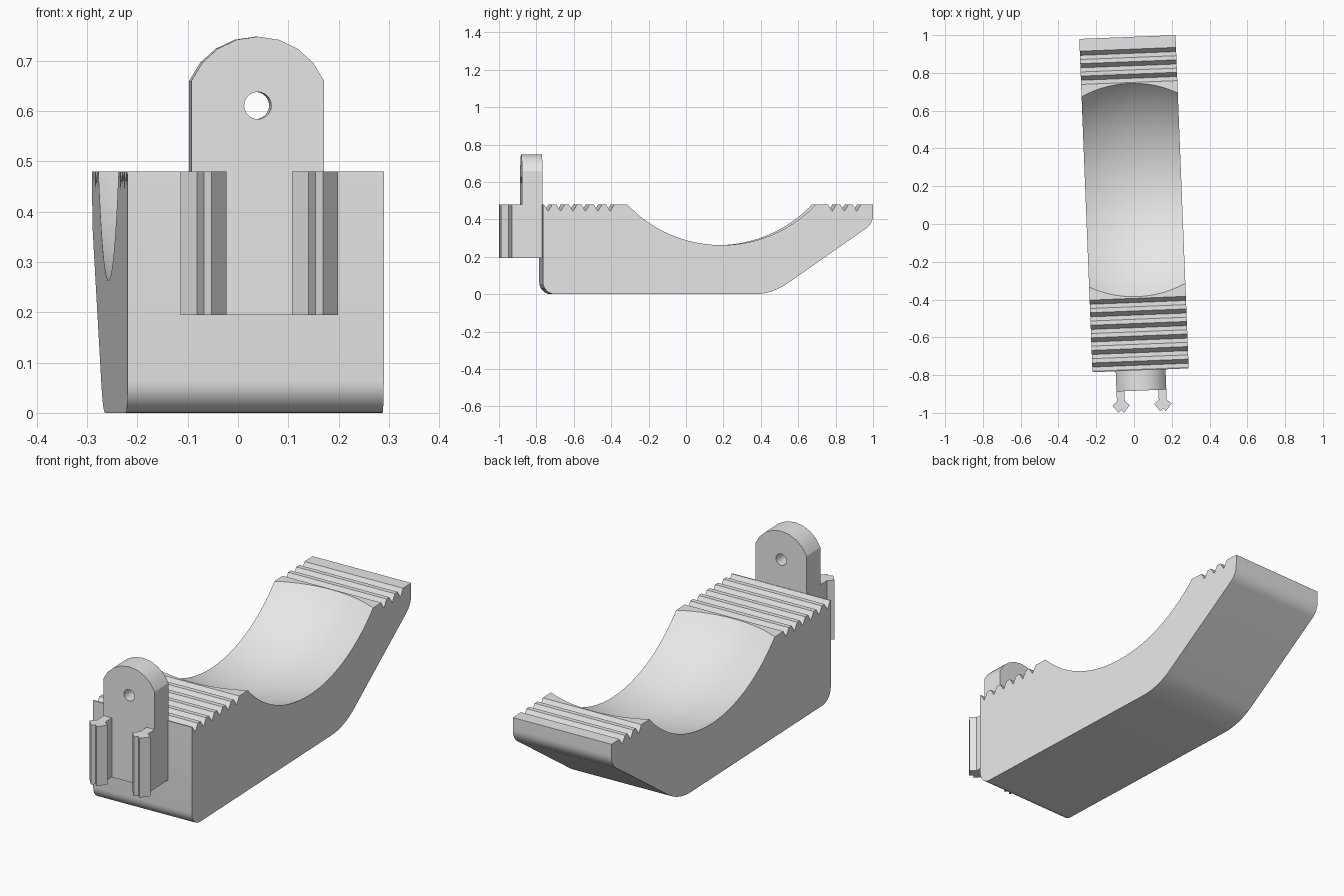
import bpy, bmesh, math
from mathutils import Matrix, Vector

if "Cube" in bpy.data.objects:
    bpy.data.objects.remove(bpy.data.objects["Cube"])

WIDTH, TOP, HALF = 0.51, 0.48, 0.883
# The whole part sits slightly turned about the vertical
PLACE = Matrix.Translation((0, 0.1075, 0)) @ Matrix.Rotation(math.radians(2.27), 4, 'Z')

grey = bpy.data.materials.new("plain grey")
grey.use_nodes = True
grey.diffuse_color = (0.8, 0.8, 0.8, 1)
grey.node_tree.nodes["Principled BSDF"].inputs["Base Color"].default_value = (0.8, 0.8, 0.8, 1)


def make_object(name, bm):
    bmesh.ops.recalc_face_normals(bm, faces=bm.faces)
    mesh = bpy.data.meshes.new(name)
    bm.to_mesh(mesh)
    bm.free()
    ob = bpy.data.objects.new(name, mesh)
    bpy.context.collection.objects.link(ob)
    mesh.materials.append(grey)
    return ob


def extrude(name, points, push):
    """Solid made by pushing a flat outline along a vector."""
    bm = bmesh.new()
    face = bm.faces.new([bm.verts.new(p) for p in points])
    out = bmesh.ops.extrude_face_region(bm, geom=[face], use_keep_orig=True)
    moved = [v for v in out["geom"] if isinstance(v, bmesh.types.BMVert)]
    bmesh.ops.translate(bm, verts=moved, vec=push)
    return make_object(name, bm)


def fillet(a, p, b, tangent, steps=8):
    """Round the corner p between a and b."""
    a, p, b = Vector(a), Vector(p), Vector(b)
    da, db = (a - p).normalized(), (b - p).normalized()
    half = da.angle(db) / 2
    centre = p + (da + db).normalized() * tangent / math.cos(half)
    s, e = p + da * tangent - centre, p + db * tangent - centre
    sweep = s.angle(e)
    return [centre + (s * math.sin(sweep * (1 - i / steps)) + e * math.sin(sweep * i / steps))
            / math.sin(sweep) for i in range(steps + 1)]


def cut(ob, cutter):
    """Subtract the cutter and bake the result."""
    mod = ob.modifiers.new("cut", 'BOOLEAN')
    mod.operation, mod.solver, mod.object = 'DIFFERENCE', 'EXACT', cutter
    cutter.hide_render = True
    bpy.context.view_layer.update()
    baked = bpy.data.meshes.new_from_object(ob.evaluated_get(bpy.context.evaluated_depsgraph_get()))
    ob.modifiers.clear()
    ob.data = baked
    bpy.data.objects.remove(cutter)


# Body side outline: rounded underside, then the toothed top from back to front
front_top, front_low = (-HALF, TOP), (-HALF, 0)
knee, heel, back_top = (0.3425, 0), (HALF, 0.378), (HALF, TOP)
outline = fillet(front_top, front_low, knee, 0.065)
outline += fillet(front_low, knee, heel, 0.1)
outline += fillet(knee, heel, back_top, 0.045)
outline.append(back_top)
grooves = [0.796 - 0.066 * i for i in range(3)] + [-0.523 - 0.0665 * i for i in range(6)]
for g in grooves:
    outline += [(g + 0.022, TOP), (g, TOP - 0.036), (g - 0.022, TOP)]
outline.append(front_top)
body = extrude("clamp_body", [(-WIDTH / 2, p[0], p[1]) for p in outline], (WIDTH, 0, 0))

# Spherical saddle
bm = bmesh.new()
bmesh.ops.create_uvsphere(bm, u_segments=96, v_segments=64, radius=0.739,
                          matrix=Matrix.Translation((0, 0.0725, 0.956)) @ Matrix.Rotation(math.pi / 2, 4, 'Y'))
cut(body, make_object("saddle_cutter", bm))

# Upright tab with an arched top and a round hole
HALF_TAB, SHOULDER, RADIUS = 0.132, 0.66, 0.143
arc_z = SHOULDER - math.sqrt(RADIUS ** 2 - HALF_TAB ** 2) + 0.017
span = math.asin(HALF_TAB / RADIUS)
arch = [(RADIUS * math.sin(span * t / 4), arc_z - 0.017 + RADIUS * math.cos(span * t / 4))
        for t in range(4, -5, -1)]
tab_outline = [(-HALF_TAB, 0.195), (HALF_TAB, 0.195)] + arch
tab = extrude("upright_tab", [(x, -0.99, z) for x, z in tab_outline], (0, 0.11, 0))
bm = bmesh.new()
bmesh.ops.create_cone(bm, cap_ends=True, segments=24, radius1=0.027, radius2=0.027, depth=0.4,
                      matrix=Matrix.Translation((0, -0.94, 0.611)) @ Matrix.Rotation(math.pi / 2, 4, 'X'))
cut(tab, make_object("hole_cutter", bm))

# Pair of barbed prongs on the front of the tab
half_prong = [(0.021, -0.985), (0.021, -1.043), (0.046, -1.064), (0.0145, -1.103)]
prong = half_prong + [(0, -1.088)] + [(-x, y) for x, y in reversed(half_prong)]
prongs = [extrude(name, [(side * 0.111 + x, y, 0.195) for x, y in prong], (0, 0, TOP - 0.195))
          for name, side in (("left_prong", 1), ("right_prong", -1))]

# Turn everything into place and shade
bpy.ops.object.select_all(action='DESELECT')
for ob in [body, tab] + prongs:
    ob.data.transform(PLACE)
    ob.select_set(True)
bpy.context.view_layer.objects.active = body
bpy.ops.object.shade_smooth_by_angle(angle=math.radians(30))
